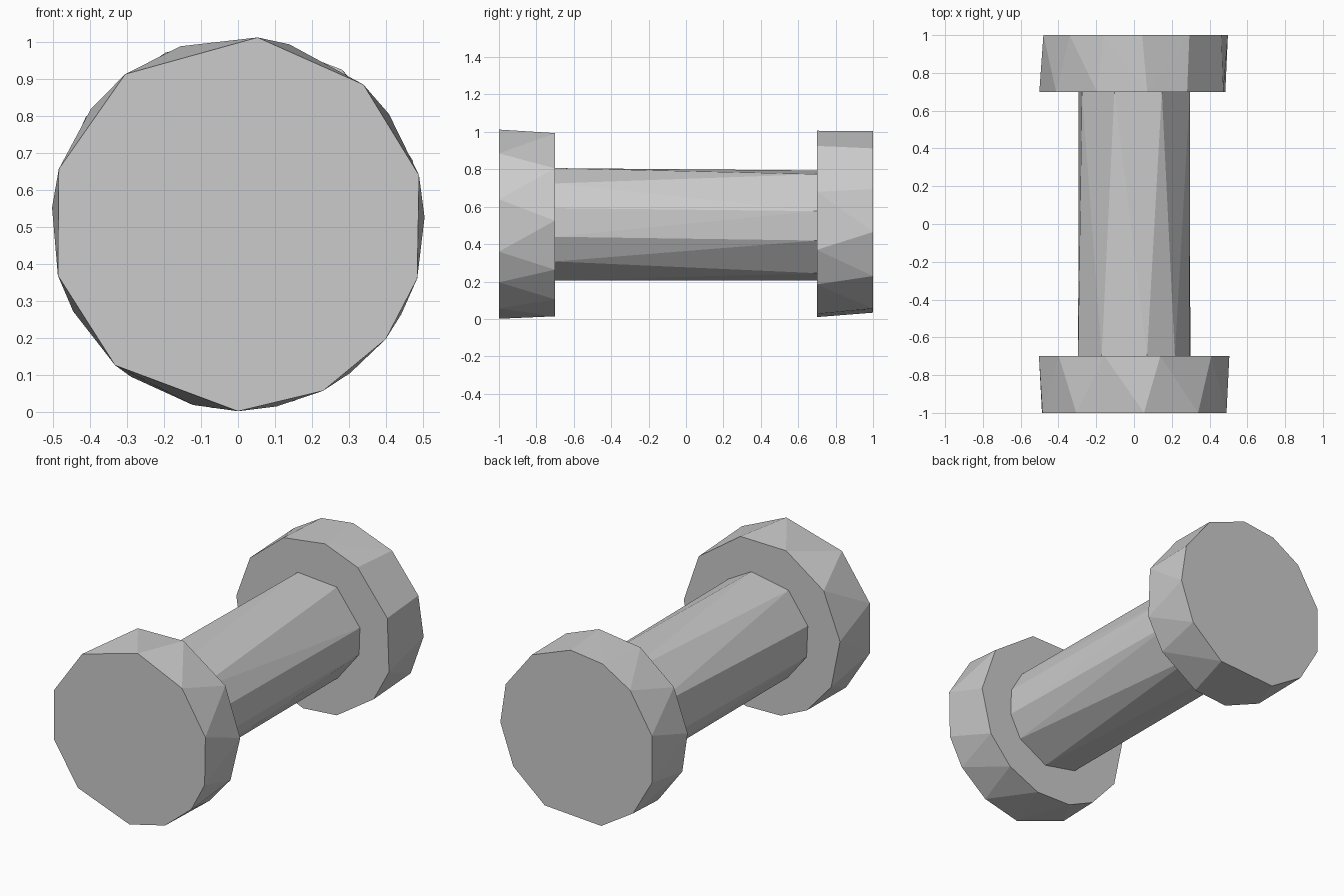
import bpy, bmesh
from math import cos, sin, radians

cube = bpy.data.objects.get("Cube")
if cube:
    bpy.data.objects.remove(cube, do_unlink=True)

# Single grey material
grey = bpy.data.materials.new("plain_grey")
grey.use_nodes = True
color = (0.6, 0.6, 0.6, 1)
grey.diffuse_color = color
grey.node_tree.nodes["Principled BSDF"].inputs["Base Color"].default_value = color


def rough_cylinder(name, ends):
    """Convex faceted cylinder along y; ends = (y, radius, corner angles) for each end."""
    bm = bmesh.new()
    for y, radius, angles in ends:
        for a in angles:
            bm.verts.new((radius * cos(radians(a)), y, 0.508 + radius * sin(radians(a))))
    bmesh.ops.convex_hull(bm, input=bm.verts)
    bmesh.ops.dissolve_limit(bm, angle_limit=radians(0.5), verts=bm.verts, edges=bm.edges)
    bmesh.ops.recalc_face_normals(bm, faces=bm.faces)
    mesh = bpy.data.meshes.new(name)
    bm.to_mesh(mesh)
    bm.free()
    mesh.materials.append(grey)
    obj = bpy.data.objects.new(name, mesh)
    bpy.context.collection.objects.link(obj)
    return obj


# Weight at the front
rough_cylinder("front_weight", [
    (-1.0, 0.507, (84, 48, 15, -17, -38, -63, -90, -131, -164, 163, 127)),
    (-0.7, 0.505, (142, 108, 74, 36, 2, -29, -53, -78, -104, -125, -152, 175)),
])

# Weight at the back
rough_cylinder("back_weight", [
    (0.7, 0.503, (175, 145, 113, 82, 56, 20, -16, -40, -73, -98, -128, -158)),
    (1.0, 0.499, (22, 54, 85, 109, 133, 164, -164, -136, -108, -65, -34, -5)),
])

# Handle between the weights
rough_cylinder("handle", [
    (-0.7, 0.306, (16, -13, -41, -81, -122, -160, 165, 124, 77, 45)),
    (0.7, 0.304, (110, 61, 13, -17, -60, -95, -130, -165, 155)),
])
